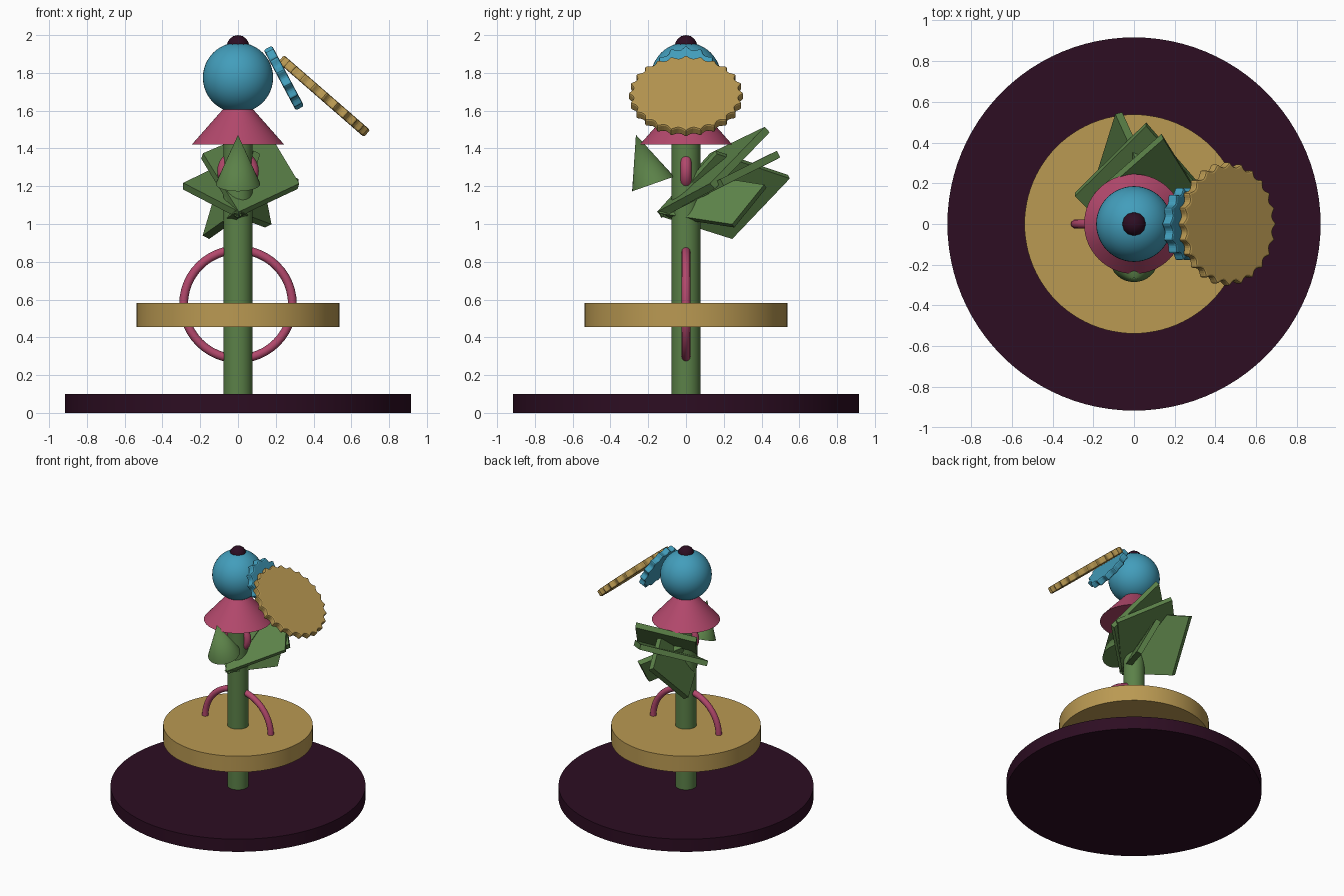
import bpy, bmesh, math
from mathutils import Vector

old = bpy.data.objects.get("Cube")
if old:
    bpy.data.objects.remove(old, do_unlink=True)


def material(name, rgb):
    m = bpy.data.materials.new(name)
    m.use_nodes = True
    m.diffuse_color = (*rgb, 1)
    m.node_tree.nodes["Principled BSDF"].inputs["Base Color"].default_value = (*rgb, 1)
    return m


plum = material("dark plum", (0.026, 0.004, 0.016))
gold = material("gold", (0.49, 0.32, 0.085))
green = material("leaf green", (0.105, 0.22, 0.065))
pink = material("rose pink", (0.45, 0.065, 0.15))
blue = material("sky blue", (0.055, 0.34, 0.50))


def finish(name, mat, smooth=True):
    ob = bpy.context.object
    ob.name = name
    ob.data.materials.append(mat)
    if smooth:
        bpy.ops.object.shade_smooth_by_angle(angle=math.radians(35))
    return ob


def tapered(name, mat, r1, r2, low, high, sides=64):
    """Cylinder or cone running between two points."""
    a, b = Vector(low), Vector(high)
    turn = Vector((0, 0, 1)).rotation_difference(b - a).to_euler()
    bpy.ops.mesh.primitive_cone_add(vertices=sides, radius1=r1, radius2=r2,
                                    depth=(b - a).length, location=(a + b) / 2,
                                    rotation=turn)
    return finish(name, mat)


def ball(name, mat, r, z, segments, rings):
    bpy.ops.mesh.primitive_uv_sphere_add(segments=segments, ring_count=rings,
                                         radius=r, location=(0, 0, z))
    return finish(name, mat)


def ring(name, mat, major, minor, z):
    bpy.ops.mesh.primitive_torus_add(major_segments=48, minor_segments=12,
                                     major_radius=major, minor_radius=minor,
                                     location=(0, 0, z), rotation=(math.pi / 2, 0, 0))
    return finish(name, mat)


def slab(name, mat, outline, thickness):
    """Flat outline thickened evenly to both sides."""
    bm = bmesh.new()
    face = bm.faces.new([bm.verts.new(p) for p in outline])
    bm.normal_update()
    n = face.normal.copy()
    bmesh.ops.translate(bm, verts=bm.verts[:], vec=-n * thickness / 2)
    new = bmesh.ops.extrude_face_region(bm, geom=[face], use_keep_orig=True)["geom"]
    top = [v for v in new if isinstance(v, bmesh.types.BMVert)]
    bmesh.ops.translate(bm, verts=top, vec=n * thickness)
    bmesh.ops.recalc_face_normals(bm, faces=bm.faces[:])
    mesh = bpy.data.meshes.new(name)
    bm.to_mesh(mesh)
    bm.free()
    mesh.materials.append(mat)
    ob = bpy.data.objects.new(name, mesh)
    bpy.context.collection.objects.link(ob)
    return ob


def scalloped_disc(name, mat, radius, teeth, centre, tilt):
    """Disc with a scalloped rim, tipped about the y axis."""
    outline = []
    steps = teeth * 8
    for i in range(steps):
        t = 2 * math.pi * i / steps
        r = radius - 0.025 * abs(math.sin(teeth * t / 2))
        outline.append((r * math.cos(t), r * math.sin(t), 0))
    ob = slab(name, mat, outline, 0.05)
    ob.location = centre
    ob.rotation_euler = (0, math.radians(tilt), 0)
    bevel = ob.modifiers.new("rounded rim", "BEVEL")
    bevel.width = 0.01
    bevel.segments = 2
    bevel.angle_limit = math.radians(60)


# Stand, tray and pole
tapered("base", plum, 0.917, 0.917, (0, 0, 0), (0, 0, 0.10), 96)
tapered("tray", gold, 0.538, 0.538, (0, 0, 0.455), (0, 0, 0.582), 96)
tapered("pole", green, 0.077, 0.077, (0, 0, 0.09), (0, 0, 1.65), 32)

# Rings around the pole
ring("large_ring", pink, 0.288, 0.023, 0.575)
ring("small_ring", pink, 0.08, 0.03, 1.28)

# Collar, head and top knob
tapered("collar", pink, 0.245, 0.08, (0, 0, 1.42), (0, 0, 1.607))
ball("head", blue, 0.186, 1.775, 48, 24)
ball("top_knob", plum, 0.06, 1.94, 12, 8)

# Scalloped discs leaning off the head
scalloped_disc("small_scalloped_disc", blue, 0.185, 14, (0.243, 0, 1.773), 62)
scalloped_disc("large_scalloped_disc", gold, 0.306, 24, (0.455, 0, 1.677), 41)

# Cone on the front
tapered("front_cone", green, 0.118, 0, (0, -0.174, 1.212), (0, -0.265, 1.472), 32)

# Fan of plates spreading backwards from one corner
root = Vector((0, -0.14, 1.05))
fan = {
    "lower_plate": ((-0.17, 0.24, 0.93), (-0.075, 0.545, 1.25), (0.10, 0.16, 1.38)),
    "upper_plate": ((0.32, 0.14, 1.20), (0.14, 0.43, 1.50), (-0.19, 0.14, 1.36)),
    "level_plate": ((0.32, 0.19, 1.22), (0.06, 0.49, 1.37), (-0.29, 0.145, 1.20)),
    "inner_plate": ((0.16, 0.25, 0.99), (0.12, 0.42, 1.20), (-0.02, 0.10, 1.25)),
}
for name, corners in fan.items():
    slab(name, green, [root, *map(Vector, corners)], 0.04)
